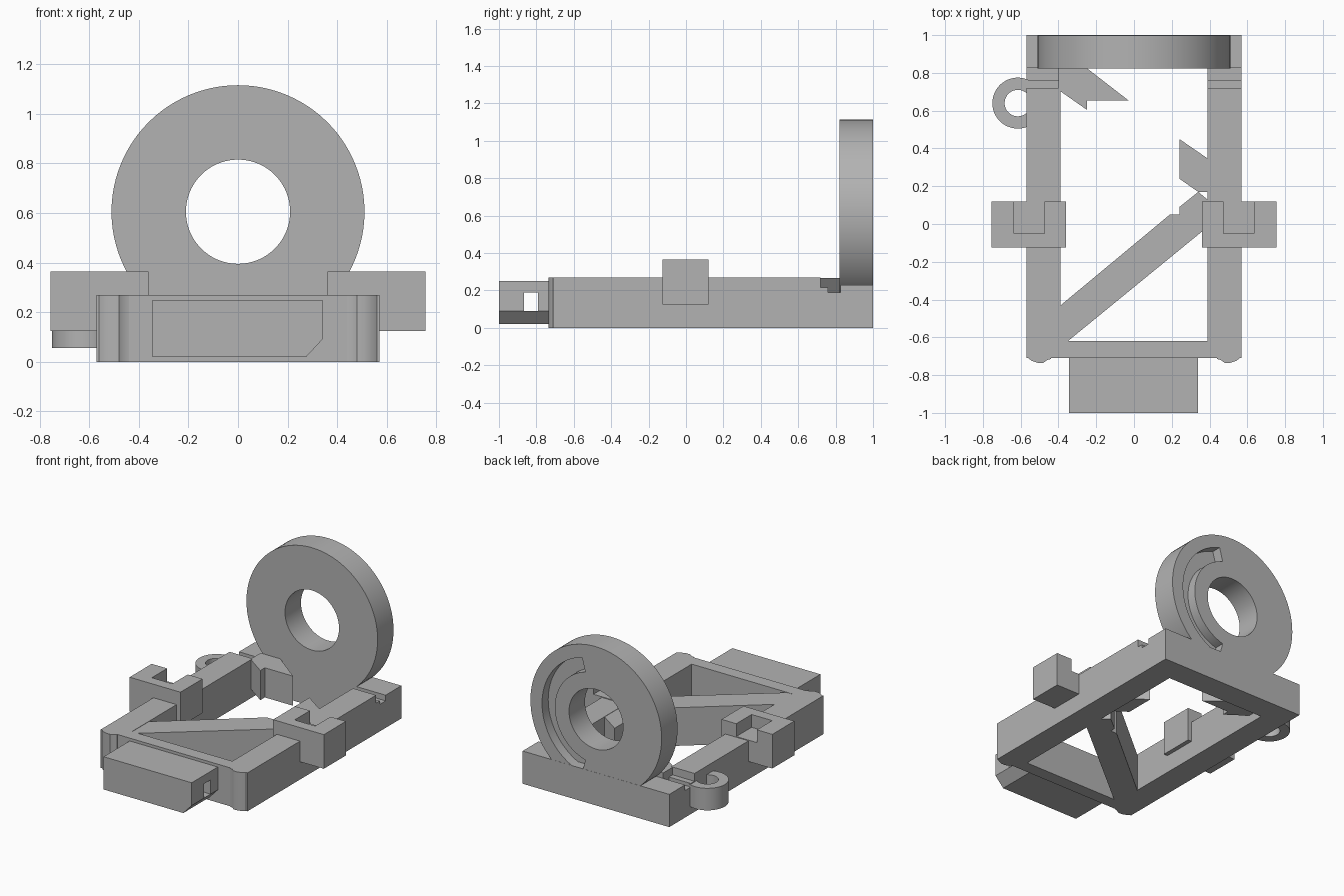
import bpy, bmesh, math
from mathutils import Vector

if "Cube" in bpy.data.objects:
    bpy.data.objects.remove(bpy.data.objects["Cube"])

GREY = (0.45, 0.45, 0.45, 1)
mat = bpy.data.materials.new("plain_grey")
mat.use_nodes = True
mat.diffuse_color = GREY
mat.node_tree.nodes["Principled BSDF"].inputs["Base Color"].default_value = GREY

# Map a profile (u, v) and extrusion depth w to model space
AXES = {"x": lambda u, v, w: (w, u, v),
        "y": lambda u, v, w: (u, w, v),
        "z": lambda u, v, w: (u, v, w)}


def prism(name, points, low, high, axis="z"):
    place = AXES[axis]
    bm = bmesh.new()
    face = bm.faces.new([bm.verts.new(place(u, v, low)) for u, v in points])
    shift = Vector(place(0, 0, high - low))
    out = bmesh.ops.extrude_face_region(bm, geom=[face])
    new = [g for g in out["geom"] if isinstance(g, bmesh.types.BMVert)]
    bmesh.ops.translate(bm, verts=new, vec=shift)
    bmesh.ops.recalc_face_normals(bm, faces=bm.faces)
    mesh = bpy.data.meshes.new(name)
    bm.to_mesh(mesh)
    bm.free()
    mesh.materials.append(mat)
    obj = bpy.data.objects.new(name, mesh)
    bpy.context.collection.objects.link(obj)
    return obj


def box(name, x0, x1, y0, y1, z0, z1):
    return prism(name, [(x0, y0), (x1, y0), (x1, y1), (x0, y1)], z0, z1)


def arc(cu, cv, r, start=0, end=360, n=96):
    full = end - start == 360
    steps = n if full else n + 1
    angles = [math.radians(start + (end - start) * i / n) for i in range(steps)]
    return [(cu + r * math.cos(a), cv + r * math.sin(a)) for a in angles]


def cut(obj, cutter):
    mod = obj.modifiers.new("cut", "BOOLEAN")
    mod.operation = "DIFFERENCE"
    mod.solver = "EXACT"
    mod.object = cutter
    cutter.hide_render = True
    select(obj)
    bpy.ops.object.modifier_apply(modifier=mod.name)
    bpy.data.objects.remove(cutter)


def select(obj):
    bpy.ops.object.select_all(action="DESELECT")
    obj.select_set(True)
    bpy.context.view_layer.objects.active = obj


def smooth(obj):
    select(obj)
    bpy.ops.object.shade_smooth_by_angle(angle=math.radians(30))


def mirrored(x0, x1, side):
    return sorted((x0 * side, x1 * side))


# Side rails, with the stepped rear end, and the parts carried on them
rail = [(-0.71, 0), (0.83, 0), (0.83, 0.19), (0.76, 0.19),
        (0.76, 0.215), (0.72, 0.215), (0.72, 0.27), (-0.71, 0.27)]
for side, label in ((1, "left"), (-1, "right")):
    prism(label + "_rail", rail, *mirrored(0.39, 0.57, side), axis="x")

    # Rounded front foot
    foot = [(0.44, -0.70), (0.44, -0.715), (0.46, -0.72), (0.48, -0.735),
            (0.51, -0.735), (0.54, -0.725), (0.56, -0.71), (0.56, -0.70)]
    smooth(prism(label + "_front_bead", [(x * side, y) for x, y in foot], 0, 0.27))

    # Notched side block
    block = box(label + "_side_block", *mirrored(0.36, 0.755, side),
                -0.125, 0.12, 0.125, 0.365)
    cut(block, box("notch_cutter", *mirrored(0.475, 0.635, side),
                   -0.05, 0.2, 0.275, 0.5))

# Front bar and rear wall
box("front_bar", -0.39, 0.39, -0.71, -0.62, 0, 0.27)
box("rear_wall", -0.57, 0.57, 0.825, 1, 0, 0.23)

# Upright ring plate with hole and curved slot in the rear face
CZ = 0.605
plate = prism("ring_plate", arc(0, CZ, 0.51), 0.822, 0.999, "y")
cut(plate, prism("hole_cutter", arc(0, CZ, 0.21), 0.5, 1.5, "y"))
slot = arc(0, CZ, 0.42, -75, 75, 40) + arc(0, CZ, 0.32, 75, -75, 40)
cut(plate, prism("slot_cutter", slot, 0.93, 1.2, "y"))
smooth(plate)

# Front tongue with a chamfered lower edge and a through slot
tongue = prism("front_tongue", [(-0.345, 0.02), (0.275, 0.02), (0.34, 0.09),
                                (0.34, 0.25), (-0.345, 0.25)], -1, -0.70, "y")
cut(tongue, box("window_cutter", -1, 1, -0.865, -0.79, 0.09, 0.19))

# Diagonal brace
prism("diagonal_brace", [(-0.40, -0.44), (-0.40, -0.65), (-0.35, -0.62),
                         (0.36, -0.04), (0.40, -0.01), (0.40, 0.12),
                         (0.34, 0.17), (0.24, 0.09), (0.24, 0.05),
                         (0.19, 0.05)], 0, 0.268)

# Inner catches
prism("left_catch", [(0.24, 0.45), (0.24, 0.24), (0.34, 0.17),
                     (0.40, 0.17), (0.40, 0.34)], 0.06, 0.268)
prism("right_catch", [(-0.40, 0.71), (-0.25, 0.605), (-0.25, 0.655),
                      (-0.03, 0.655), (-0.25, 0.825), (-0.40, 0.825)], 0.06, 0.268)

# Side loop
loop = prism("side_loop", arc(-0.615, 0.64, 0.135, n=48), 0.055, 0.21)
cut(loop, prism("loop_cutter", arc(-0.615, 0.64, 0.07, n=48), -0.5, 0.5))
cut(loop, box("loop_trim", -0.5, 0, 0, 1, -0.5, 0.5))
smooth(loop)
